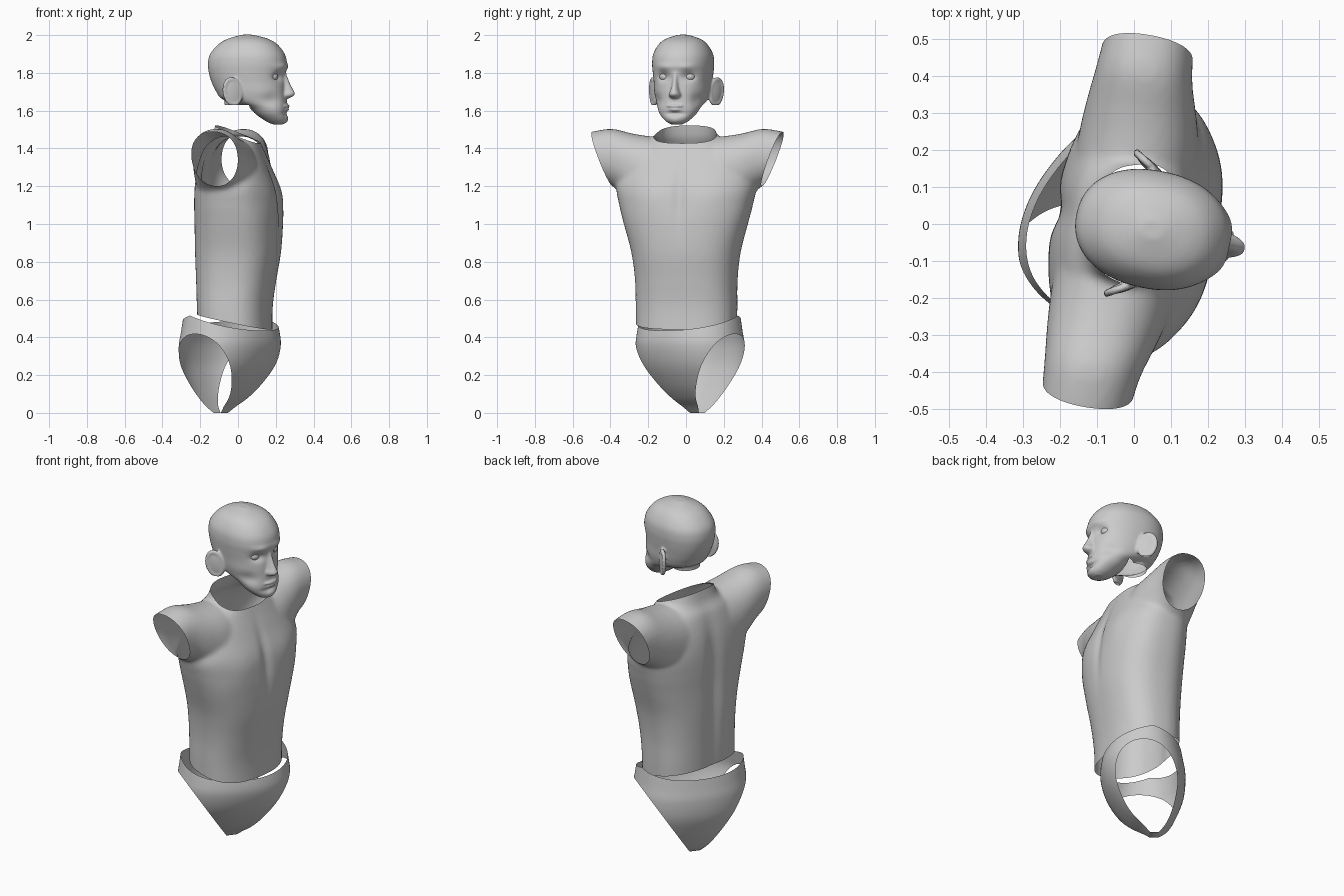
import bpy, bmesh, math
from mathutils import Vector, Matrix

if "Cube" in bpy.data.objects:
    bpy.data.objects.remove(bpy.data.objects["Cube"])


def spline(keys, steps):
    """Smoothly interpolate rows of section values."""
    out = []
    for i in range(len(keys) - 1):
        p = [keys[max(0, min(len(keys) - 1, i + k))] for k in (-1, 0, 1, 2)]
        for s in range(steps):
            t = s / steps
            out.append([0.5 * (2 * b + (c - a) * t + (2 * a - 5 * b + 4 * c - d) * t * t
                               + (3 * b - a - 3 * c + d) * t ** 3) for a, b, c, d in zip(*p)])
    return out + [list(keys[-1])]


def loft(bm, keys, sideways=False, power=2.0, n=64, steps=6):
    """Closed loft; rows are (position, back, front, low, high)."""
    rings = []
    for t, u0, u1, w0, w1 in spline(keys, steps):
        ring = []
        for k in range(n):
            a = 2 * math.pi * k / n
            c, s = math.cos(a), math.sin(a)
            u = (u0 + u1) / 2 + (u1 - u0) / 2 * math.copysign(abs(c) ** (2 / power), c)
            w = (w0 + w1) / 2 + (w1 - w0) / 2 * math.copysign(abs(s) ** (2 / power), s)
            ring.append(bm.verts.new((u, t, w) if sideways else (u, w, t)))
        rings.append(ring)
    for r, q in zip(rings, rings[1:]):
        for k in range(n):
            bm.faces.new((r[k], r[(k + 1) % n], q[(k + 1) % n], q[k]))
    bm.faces.new(rings[0][::-1])
    bm.faces.new(rings[-1])
    bmesh.ops.recalc_face_normals(bm, faces=bm.faces)


def blob(bm, loc, size, yaw=0, tilt=0):
    m = (Matrix.Translation(loc) @ Matrix.Rotation(yaw, 4, 'Z') @ Matrix.Rotation(tilt, 4, 'Y')
         @ Matrix.Diagonal((*size, 1)))
    bmesh.ops.create_uvsphere(bm, u_segments=32, v_segments=20, radius=1, matrix=m)


def fuse(bm, voxel, iterations):
    """Merge overlapping closed parts into one smooth skin."""
    me = bpy.data.meshes.new("tmp")
    bm.to_mesh(me)
    ob = bpy.data.objects.new("tmp", me)
    bpy.context.collection.objects.link(ob)
    r = ob.modifiers.new("remesh", 'REMESH')
    r.mode, r.voxel_size = 'VOXEL', voxel
    s = ob.modifiers.new("smooth", 'SMOOTH')
    s.factor, s.iterations = 0.5, iterations
    dg = bpy.context.evaluated_depsgraph_get()
    bm.clear()
    ev = ob.evaluated_get(dg)
    bm.from_mesh(ev.to_mesh())
    ev.to_mesh_clear()
    bpy.data.objects.remove(ob)


def cut(bm, co, no, where=lambda p: True):
    """Slice by a plane and open the outer side."""
    co, no = Vector(co), Vector(no).normalized()
    bmesh.ops.bisect_plane(bm, geom=bm.verts[:] + bm.edges[:] + bm.faces[:],
                           plane_co=co, plane_no=no, dist=1e-5)
    gone = [f for f in bm.faces
            if (f.calc_center_median() - co).dot(no) > 0 and where(f.calc_center_median())]
    bmesh.ops.delete(bm, geom=gone, context='FACES')


def dent(bm, spots):
    """Push the skin by soft round brushes: (centre, radii, offset)."""
    for c, r, d in spots:
        for v in bm.verts:
            q = sum(((v.co[i] - c[i]) / r[i]) ** 2 for i in range(3))
            if q < 9:
                v.co += Vector(d) * math.exp(-q)


def finish(bm, name, loc, degrees):
    me = bpy.data.meshes.new(name)
    bm.to_mesh(me)
    bm.free()
    for p in me.polygons:
        p.use_smooth = True
    ob = bpy.data.objects.new(name, me)
    bpy.context.collection.objects.link(ob)
    me.transform(Matrix.Translation(loc) @ Matrix.Rotation(math.radians(degrees), 4, 'Z'))
    return ob


# Torso: trunk plus a sideways shoulder loft, opened at neck, arms and waist
bm = bmesh.new()
trunk = [(.38, -.205, .175, .265), (.55, -.21, .175, .268), (.7, -.215, .195, .27),
         (.85, -.22, .22, .288), (1.0, -.22, .227, .328), (1.1, -.22, .217, .354),
         (1.2, -.215, .20, .37), (1.3, -.20, .165, .33), (1.4, -.17, .125, .25),
         (1.46, -.135, .105, .17), (1.55, -.11, .095, .14)]
loft(bm, [(z, b, f, -w, w) for z, b, f, w in trunk], power=2.5)
half = [(.0, -.19, .14, 1.0, 1.45), (.2, -.19, .14, 1.05, 1.465), (.3, -.185, .12, 1.12, 1.48),
        (.4, -.175, .09, 1.2, 1.503), (.48, -.168, .078, 1.235, 1.495), (.57, -.16, .065, 1.25, 1.475)]
loft(bm, [(-k[0], *k[1:]) for k in half[:0:-1]] + half, sideways=True, power=2.2)
fuse(bm, .012, 8)
dent(bm, [((-.22, 0, .95), (.1, .05, .38), (.022, 0, 0)),
          ((.22, 0, 1.15), (.1, .03, .2), (-.012, 0, 0)),
          ((.2, .15, 1.14), (.1, .12, .1), (.012, 0, 0)),
          ((.2, -.15, 1.14), (.1, .12, .1), (.012, 0, 0))])
for s in (-1, 1):
    cut(bm, (0, s * .42, 1.25), (0, s * .235, -.09), lambda p: p.z > 1.15 and p.y * s > .3)
cut(bm, (-.10, 0, 1.515), (.09, 0, .22), lambda p: abs(p.y) < .19)
cut(bm, (.18, 0, .44), (-.08, 0, -.38))
finish(bm, "torso", (0, 0, 0), -10)

# Briefs: a bowl turned with the hips, waist and leg openings sliced off
bm = bmesh.new()
bowl = [(0, -.09, -.04, .12), (.035, -.125, .0, .17), (.08, -.155, .06, .21), (.15, -.19, .125, .25),
        (.25, -.225, .19, .295), (.35, -.232, .222, .31), (.43, -.22, .218, .30), (.54, -.20, .19, .285)]
loft(bm, [(z, b, f, -w, w) for z, b, f, w in bowl], power=2.2, n=96)
cut(bm, (-.05, 0, .515), (.08, 0, .27))
cut(bm, (-.05, 0, .515), (-.04, 0, .17))
for s in (-1, 1):
    cut(bm, (0, s * .03, 0), (0, s * .43, -.28), lambda p: p.y * s > 0)
finish(bm, "briefs", (-.04, .02, 0), -38)

# Head: skull and jaw loft with nose, lips, ears and neck stub fused on
bm = bmesh.new()
skull = [(1.527, .14, .19, .03), (1.545, .10, .212, .06), (1.58, .05, .215, .095),
         (1.62, .0, .213, .118), (1.66, -.13, .21, .135), (1.70, -.165, .207, .145),
         (1.75, -.19, .203, .15), (1.80, -.205, .206, .156), (1.85, -.21, .21, .16),
         (1.90, -.198, .198, .154), (1.95, -.155, .16, .127), (1.98, -.105, .11, .09),
         (2.002, -.03, .03, .025)]
loft(bm, [(z, b, f, -w, w) for z, b, f, w in skull], power=2.2)
nose = [(1.662, .215, .016), (1.675, .245, .032), (1.69, .257, .032), (1.71, .248, .024),
        (1.75, .228, .017), (1.80, .21, .015), (1.84, .2, .015)]
loft(bm, [(z, .15, f, -w, w) for z, f, w in nose], n=32)
loft(bm, [(1.60, -.12, .02, -.075, .075), (1.68, -.12, .02, -.08, .08), (1.76, -.1, .02, -.08, .08)])
blob(bm, (.205, 0, 1.625), (.022, .048, .010))
blob(bm, (.203, 0, 1.605), (.022, .040, .011))
blob(bm, (.19, 0, 1.56), (.03, .045, .03))
for s in (-1, 1):
    blob(bm, (-.04, s * .165, 1.70), (.052, .014, .074), yaw=-s * .55, tilt=-.2)
    rim = (Matrix.Translation((-.045, s * .170, 1.70)) @ Matrix.Rotation(-s * .55, 4, 'Z')
           @ Matrix.Rotation(-.2, 4, 'Y'))
    for k in range(24):
        a = 2 * math.pi * k / 24
        blob(bm, rim @ Vector((.045 * math.cos(a), 0, .067 * math.sin(a))), (.011, .011, .013))
fuse(bm, .006, 4)
spots = [((.21, 0, 1.585), (.04, .05, .012), (-.012, 0, 0))]
for s in (-1, 1):
    spots += [((.19, s * .068, 1.78), (.06, .036, .024), (-.022, 0, 0)),
              ((.2, s * .06, 1.832), (.06, .05, .018), (.008, 0, 0)),
              ((.15, s * .11, 1.65), (.06, .04, .04), (-.006, -s * .008, 0))]
dent(bm, spots)
cut(bm, (0, 0, 1.63), (0, 0, -1), lambda p: p.x < .03)
finish(bm, "head", (.05, -.015, 0), -12)

# Eyeballs
for s, side in ((-1, "right"), (1, "left")):
    bm = bmesh.new()
    blob(bm, (.147, s * .066, 1.78), (.031, .031, .026))
    finish(bm, side + "_eye", (.05, -.015, 0), -12)
